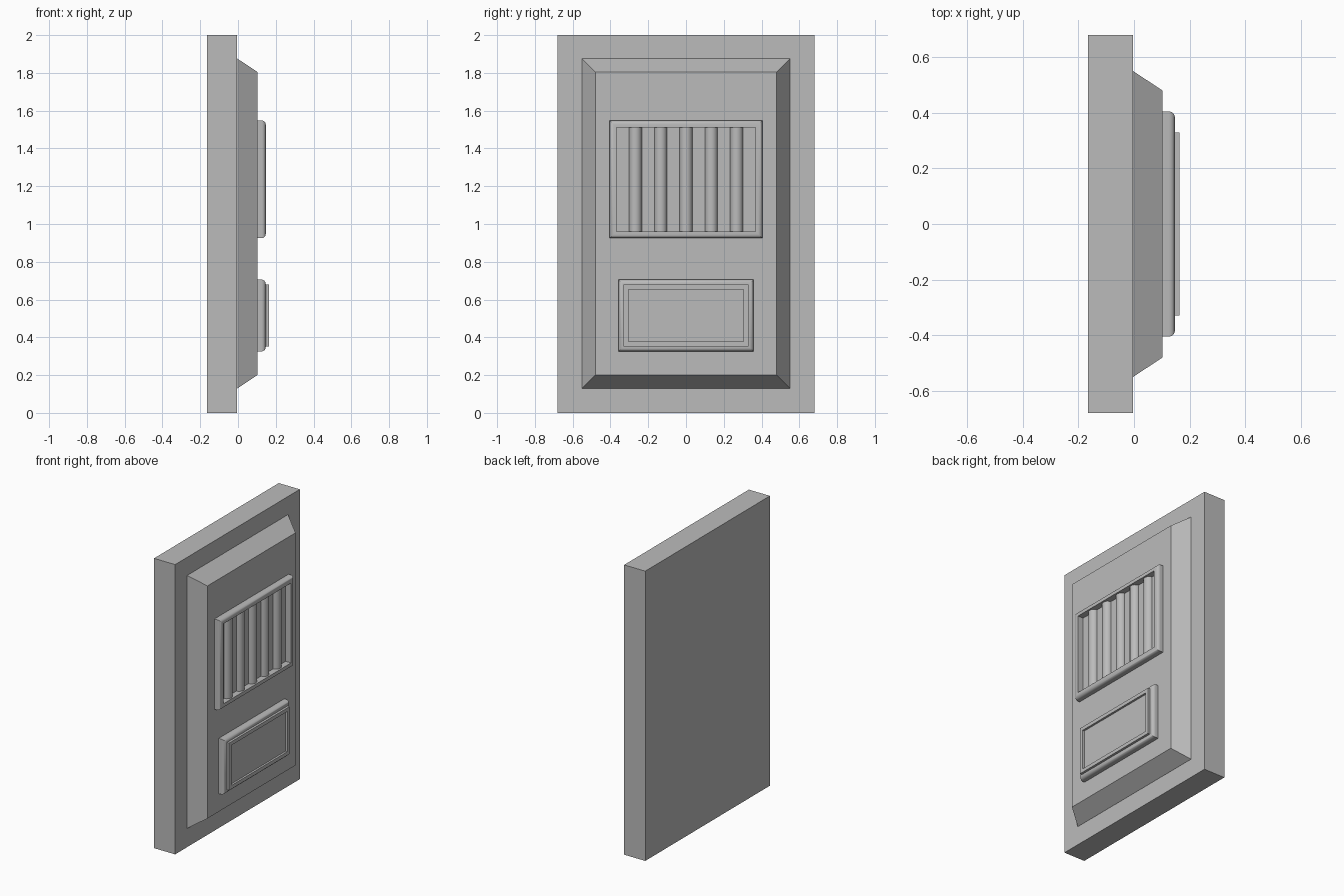
import bpy, bmesh, math

cube = bpy.data.objects.get("Cube")
if cube:
    bpy.data.objects.remove(cube)

grey = bpy.data.materials.new("plain grey")
grey.use_nodes = True
grey.diffuse_color = (0.5, 0.5, 0.5, 1)
grey.node_tree.nodes["Principled BSDF"].inputs["Base Color"].default_value = (0.5, 0.5, 0.5, 1)


def finish(name, bm, smooth=False):
    bmesh.ops.recalc_face_normals(bm, faces=bm.faces)
    mesh = bpy.data.meshes.new(name)
    bm.to_mesh(mesh)
    bm.free()
    mesh.materials.append(grey)
    ob = bpy.data.objects.new(name, mesh)
    bpy.context.collection.objects.link(ob)
    if smooth:
        bpy.ops.object.select_all(action="DESELECT")
        ob.select_set(True)
        bpy.context.view_layer.objects.active = ob
        bpy.ops.object.shade_smooth_by_angle(angle=math.radians(35))
    return ob


def nested_rectangles(name, half_y, low, high, steps, smooth=False):
    """Skin concentric rectangles; each step is (inset, x), back to front."""
    bm = bmesh.new()
    rings = []
    for inset, x in steps:
        y, a, b = half_y - inset, low + inset, high - inset
        rings.append([bm.verts.new((x, u, v))
                      for u, v in ((-y, a), (y, a), (y, b), (-y, b))])
    for r, s in zip(rings, rings[1:]):
        for i in range(4):
            j = (i + 1) % 4
            bm.faces.new((r[i], r[j], s[j], s[i]))
    bm.faces.new(rings[0])
    bm.faces.new(rings[-1])
    return finish(name, bm, smooth)


def rounded_edge(back, front, radius, segments=6):
    """Side wall and quarter-round outer edge."""
    arc = [math.pi / 2 * i / segments for i in range(segments + 1)]
    return [(0, back)] + [(radius * (1 - math.cos(t)),
                           front - radius + radius * math.sin(t)) for t in arc]


PANEL = 0.103

# Door slab and bevelled raised panel
nested_rectangles("door_slab", 0.68, 0, 2, [(0, -0.165), (0, -0.004)])
nested_rectangles("raised_panel", 0.55, 0.13, 1.875,
                  [(0, -0.02), (0, -0.003), (0.07, PANEL)])

# Rounded grille frame with recessed floor
nested_rectangles("grille_frame", 0.405, 0.925, 1.548,
                  rounded_edge(0.09, 0.147, 0.022)
                  + [(0.036, 0.147), (0.036, PANEL + 0.002)], True)

# Half-round vertical grille bars
for n in range(5):
    centre = (n - 2) * 0.134
    bm = bmesh.new()
    ends = []
    for z in (0.955, 1.515):
        ends.append([bm.verts.new((PANEL + 0.034 * math.sin(math.pi * i / 12),
                                   centre + 0.034 * math.cos(math.pi * i / 12), z))
                     for i in range(13)])
    for i in range(13):
        j = (i + 1) % 13
        bm.faces.new((ends[0][i], ends[0][j], ends[1][j], ends[1][i]))
    for end in ends:
        bm.faces.new(end)
    finish(f"grille_bar_{n + 1}", bm, True)

# Lower plaque: rounded base, raised rim and shallow recessed field
nested_rectangles("plaque_base", 0.358, 0.325, 0.706,
                  rounded_edge(0.09, 0.147, 0.024), True)
nested_rectangles("plaque_rim", 0.33, 0.352, 0.679,
                  [(0, 0.14), (0, 0.163), (0.025, 0.163), (0.025, 0.149)])
